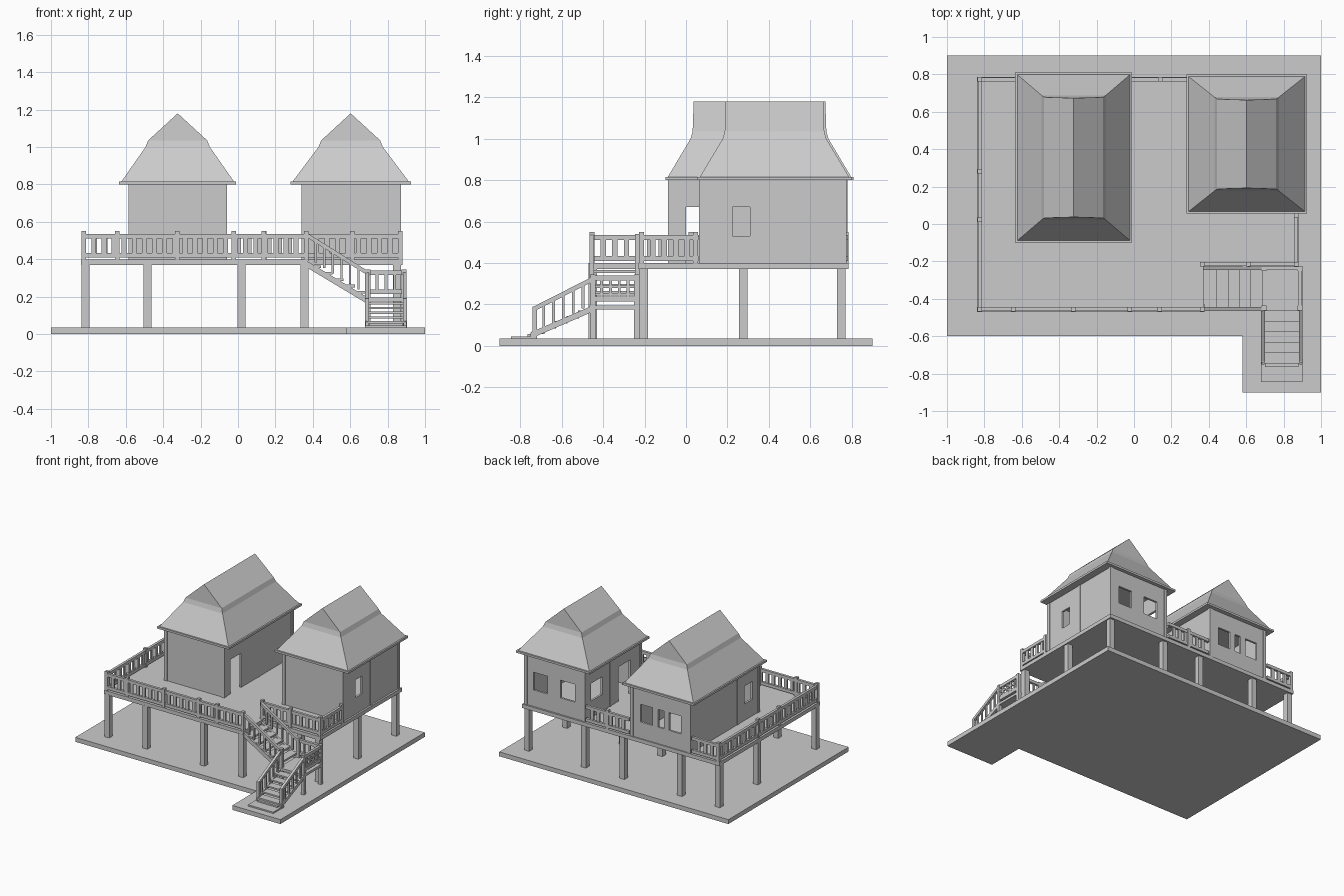
import bpy, bmesh
from mathutils import Vector, Matrix

cube = bpy.data.objects.get("Cube")
if cube:
    bpy.data.objects.remove(cube)

grey = bpy.data.materials.new("plain_grey")
grey.use_nodes = True
tone = (0.6, 0.6, 0.6, 1)
grey.diffuse_color = tone
grey.node_tree.nodes["Principled BSDF"].inputs["Base Color"].default_value = tone

GROUND, DECK, EAVE = 0.035, 0.40, 0.80


def finish(bm, name):
    bmesh.ops.recalc_face_normals(bm, faces=bm.faces[:])
    mesh = bpy.data.meshes.new(name)
    bm.to_mesh(mesh)
    bm.free()
    mesh.materials.append(grey)
    obj = bpy.data.objects.new(name, mesh)
    bpy.context.collection.objects.link(obj)
    return obj


def box(bm, x, y, z):
    """Box from three (low, high) ranges."""
    size = Matrix.Diagonal((x[1] - x[0], y[1] - y[0], z[1] - z[0], 1))
    mid = Matrix.Translation((sum(x) / 2, sum(y) / 2, sum(z) / 2))
    bmesh.ops.create_cube(bm, size=1, matrix=mid @ size)


def post(bm, x, y, z0, z1, w):
    box(bm, (x - w / 2, x + w / 2), (y - w / 2, y + w / 2), (z0, z1))


def bar(bm, a, b, width, height):
    """Beam between two points; its ends stay upright."""
    a, b = Vector(a), Vector(b)
    side = (b - a).cross(Vector((0, 0, 1))).normalized() * width / 2
    up = Vector((0, 0, height / 2))
    ends = [[bm.verts.new(p + s * side + t * up)
             for s, t in ((-1, -1), (1, -1), (1, 1), (-1, 1))] for p in (a, b)]
    for ring in ends:
        bm.faces.new(ring)
    for i in range(4):
        j = (i + 1) % 4
        bm.faces.new((ends[0][i], ends[0][j], ends[1][j], ends[1][i]))


def slab(name, outline, z0, z1):
    bm = bmesh.new()
    face = bm.faces.new([bm.verts.new((x, y, z0)) for x, y in outline])
    top = bmesh.ops.extrude_face_region(bm, geom=[face])
    verts = [v for v in top["geom"] if isinstance(v, bmesh.types.BMVert)]
    bmesh.ops.translate(bm, verts=verts, vec=(0, 0, z1 - z0))
    finish(bm, name)


def railing(name, a, b, base=DECK, drop=0.0, height=0.135, pitch=0.055, board=0.026, posts=()):
    """Rails and boards from a to b; drop lowers the far end. Posts are fractions."""
    bm = bmesh.new()
    a, b = Vector((*a, base)), Vector((*b, base - drop))
    rails = ((height - 0.012, 0.024),) if drop else ((height - 0.012, 0.024), (0.022, 0.024))
    for z, thick in rails:
        lift = Vector((0, 0, z))
        bar(bm, a + lift, b + lift, 0.02, thick)
    count = max(2, round((b - a).length / pitch))
    along = (b - a).normalized()
    along.z = 0
    for i in range(1, count):
        p = a.lerp(b, i / count)
        mid = p + Vector((0, 0, height / 2))
        bar(bm, mid - along * board / 2, mid + along * board / 2, 0.012, height - 0.02)
    for t in posts:
        p = a.lerp(b, t)
        post(bm, p.x, p.y, p.z - 0.01, p.z + height + 0.015, 0.024)
    finish(bm, name)


def wall(bm, axis, pos, lo, hi, holes):
    """Wall along x (axis 0) or y (axis 1), with openings (u0, u1, z0, z1)."""
    z0, z1, t = 0.375, EAVE, 0.008

    def piece(u, z):
        across = (pos - t, pos + t)
        box(bm, *((u, across) if axis == 0 else (across, u)), z)
    start = lo
    for u0, u1, low, high in sorted(holes):
        piece((start, u0), (z0, z1))
        piece((u0, u1), (z0, low))
        piece((u0, u1), (high, z1))
        start = u1
    piece((start, hi), (z0, z1))


def house(name, x, y, eave_x, eave_y, front, back, left, right, studs):
    # walls with door and window openings
    bm = bmesh.new()
    wall(bm, 0, y[0] + 0.012, x[0], x[1], front)
    wall(bm, 0, y[1] - 0.012, x[0], x[1], back)
    wall(bm, 1, x[1] - 0.012, y[0], y[1], left)
    wall(bm, 1, x[0] + 0.012, y[0], y[1], right)
    finish(bm, name + "_walls")
    # corner posts and side studs
    bm = bmesh.new()
    for px in (x[0] + 0.012, x[1] - 0.012):
        for py in (y[0] + 0.012, y[1] - 0.012):
            post(bm, px, py, 0.375, EAVE, 0.026)
    post(bm, x[1] - 0.012, studs[0], 0.375, EAVE, 0.024)
    post(bm, x[0] + 0.012, studs[1], 0.375, EAVE, 0.024)
    finish(bm, name + "_posts")
    # eave board
    bm = bmesh.new()
    box(bm, eave_x, eave_y, (EAVE, EAVE + 0.016))
    finish(bm, name + "_eave")
    # hipped skirt, narrow break, then upright gables up to the ridge
    bm = bmesh.new()
    cx, half = sum(eave_x) / 2, (eave_x[1] - eave_x[0]) / 2 - 0.012
    rings = []
    for w, inset, z in ((half, 0.012, 0.816), (0.172, 0.122, 1.0), (0.158, 0.132, 1.035), (0, 0.137, 1.18)):
        y0, y1 = eave_y[0] + inset, eave_y[1] - inset
        rings.append([bm.verts.new((cx + sx * w, yy, z))
                      for sx, yy in ((-1, y0), (1, y0), (1, y1), (-1, y1))])
    bm.faces.new(rings[0])
    for low, high in zip(rings, rings[1:]):
        for i in range(4):
            j = (i + 1) % 4
            bm.faces.new((low[i], low[j], high[j], high[i]))
    bmesh.ops.remove_doubles(bm, verts=bm.verts[:], dist=0.0001)
    finish(bm, name + "_roof")


# ground and raised deck
slab("ground", [(-1, -0.6), (0.58, -0.6), (0.58, -0.9), (1, -0.9), (1, 0.9), (-1, 0.9)], 0, GROUND)
slab("deck", [(-0.84, -0.47), (0.375, -0.47), (0.375, -0.23), (0.88, -0.23),
              (0.88, 0.785), (-0.84, 0.785)], 0.37, DECK)

# stilts
bm = bmesh.new()
for px in (-0.815, -0.483, 0.018, 0.355, 0.85):
    for py in (-0.45, -0.205, 0.277, 0.75):
        if (py == -0.45 and px > 0.5) or (py == -0.205 and px < 0.8):
            continue
        post(bm, px, py, GROUND, 0.375, 0.042)
finish(bm, "stilts")

# houses
WIN = (0.53, 0.67)
DOOR = (0.40, 0.67)
house("long_house", (-0.585, -0.06), (-0.085, 0.78), (-0.635, -0.01), (-0.1, 0.81),
      [], [(-0.5, -0.395, *WIN), (-0.35, -0.3, *WIN), (-0.25, -0.145, *WIN)],
      [(0.0, 0.13, *DOOR)], [(0.0, 0.1, *WIN)], (0.35, 0.18))
house("short_house", (0.34, 0.87), (0.065, 0.775), (0.28, 0.925), (0.055, 0.8),
      [], [(0.43, 0.555, *WIN), (0.67, 0.79, *WIN)],
      [(0.225, 0.31, *WIN)], [(0.2, 0.35, *DOOR), (0.55, 0.69, *WIN)], (0.42, 0.45))

# deck railings
railing("front_railing", (-0.825, -0.455), (0.365, -0.455), posts=(0, 0.15, 0.42, 0.675, 0.81, 1))
railing("right_railing", (-0.825, -0.455), (-0.825, 0.773), posts=(0.39, 0.6, 1))
railing("back_railing_corner", (-0.825, 0.773), (-0.595, 0.773))
railing("back_railing_middle", (-0.05, 0.773), (0.33, 0.773), posts=(0.5,))
railing("stair_head_railing", (0.365, -0.215), (0.868, -0.215), posts=(0, 0.49, 1))
railing("left_railing", (0.868, -0.215), (0.868, 0.06), posts=(0.95,))

# landing with its legs and railings
LAND = 0.195
bm = bmesh.new()
box(bm, (0.68, 0.9), (-0.465, -0.225), (LAND - 0.02, LAND))
for px in (0.695, 0.887):
    for py in (-0.45, -0.237):
        post(bm, px, py, GROUND, 0.345, 0.026)
finish(bm, "landing")
railing("landing_side_railing", (0.887, -0.45), (0.887, -0.237), LAND + 0.01, pitch=0.045, board=0.014)
railing("landing_back_railing", (0.695, -0.237), (0.887, -0.237), LAND + 0.01, pitch=0.045, board=0.014)
bm = bmesh.new()
for z in (0.25, 0.285):
    bar(bm, (0.887, -0.45, z), (0.887, -0.237, z), 0.01, 0.012)
finish(bm, "landing_lattice")

# upper flight runs sideways, lower flight runs to the front
STEPS = 5
bm = bmesh.new()
for i in range(STEPS):
    x0 = 0.375 + i * 0.061
    z = DECK - (i + 1) * 0.034
    box(bm, (x0, x0 + 0.068), (-0.455, -0.237), (z - 0.014, z))
for y in (-0.455, -0.237):
    bar(bm, (0.37, y, 0.372), (0.69, y, 0.18), 0.016, 0.035)
finish(bm, "upper_stairs")
for y, side in ((-0.455, "front"), (-0.237, "back")):
    railing("upper_stair_railing_" + side, (0.37, y), (0.69, y), DECK, 0.2, 0.14, board=0.014)

bm = bmesh.new()
for i in range(STEPS):
    y0 = -0.46 - i * 0.056
    z = LAND - (i + 1) * 0.025
    box(bm, (0.69, 0.89), (y0 - 0.062, y0), (z - 0.012, z))
for x in (0.69, 0.892):
    bar(bm, (x, -0.45, 0.18), (x, -0.75, 0.05), 0.016, 0.03)
    post(bm, x, -0.73, GROUND, 0.19, 0.022)
box(bm, (0.68, 0.9), (-0.845, -0.72), (GROUND, 0.046))
box(bm, (0.7, 0.88), (-0.765, -0.72), (0.046, 0.058))
finish(bm, "lower_stairs")
for x, side in ((0.69, "right"), (0.892, "left")):
    railing("lower_stair_railing_" + side, (x, -0.45), (x, -0.735), LAND, 0.145, 0.14, board=0.014)
